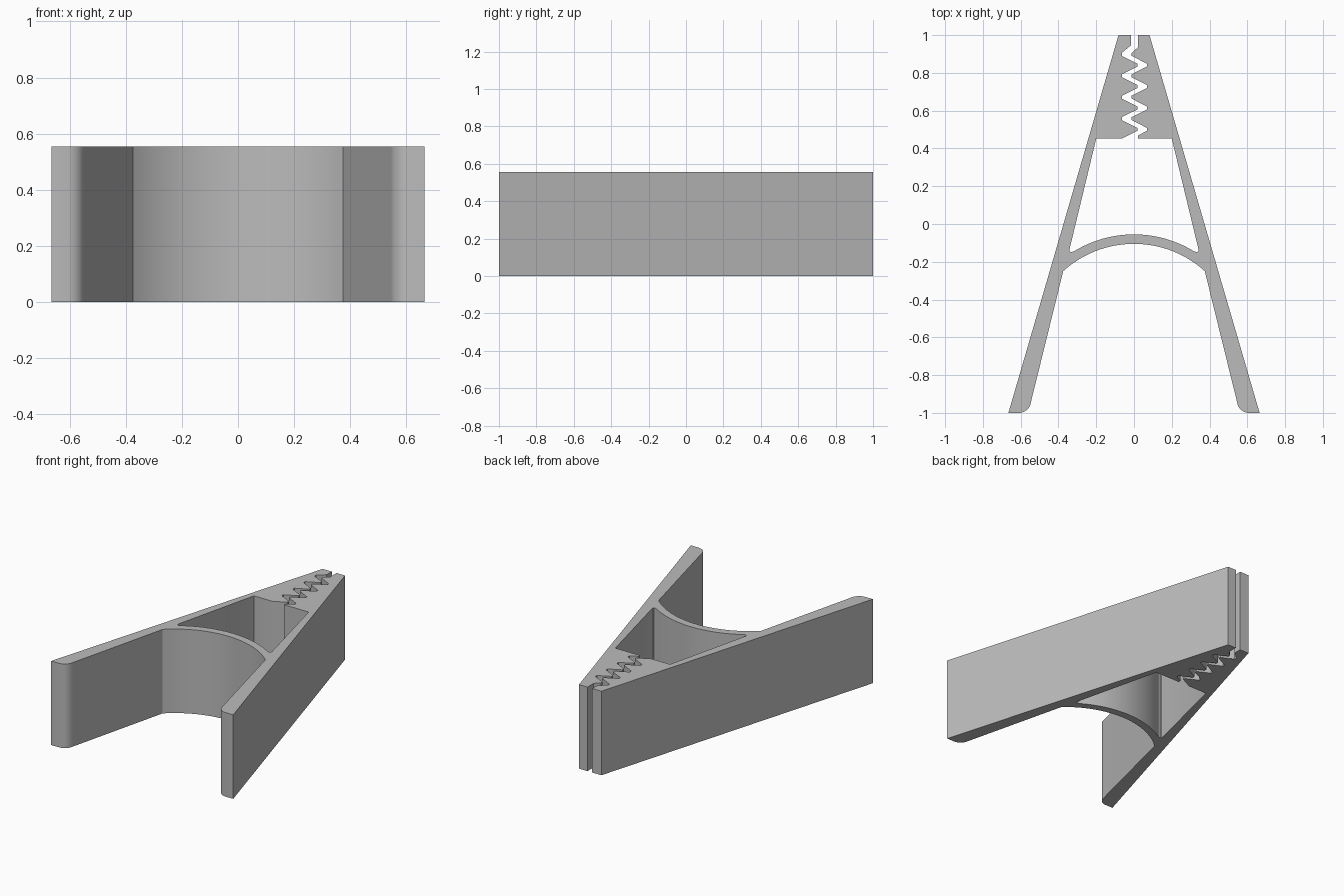
import bpy, bmesh, math

cube = bpy.data.objects.get("Cube")
if cube:
    bpy.data.objects.remove(cube)

HEIGHT = 0.555
ARCH_Y = -0.662          # centre of the two concentric bridge arcs
TEETH, PITCH = 4, 0.1133


def arc(cx, cy, r, a0, a1, n):
    """Points on a circular arc, angles in degrees."""
    angles = [math.radians(a0 + (a1 - a0) * i / n) for i in range(n + 1)]
    return [(cx + r * math.cos(a), cy + r * math.sin(a)) for a in angles]


def mirror(points):
    return [(-x, y) for x, y in reversed(points)]


def tooth_row(x_first, x_second):
    """Blunt zigzag running from the tip of the jaw towards the cavity."""
    row = []
    for i in range(TEETH):
        for x, y in ((x_first, 0.898), (x_second, 0.841)):
            row += [(x, y - i * PITCH + d) for d in (0.008, -0.008)]
    return row


# Leg with a rounded inner toe, then the straight outer side
leg = [(0.545, -0.94), (0.549, -0.957), (0.557, -0.973), (0.569, -0.986),
       (0.584, -0.995), (0.602, -1), (0.665, -1), (0.082, 1)]

# Interlocking jaws
right_jaw = [(0.02, 1), (0.02, 0.935)] + tooth_row(-0.012, 0.068) + [(0.02, 0.468), (0.02, 0.452)]
left_jaw = [(-0.015, 1), (-0.015, 0.947)] + tooth_row(-0.064, 0.018) + [(-0.064, 0.452)]

# Cavity side with a small fillet where it meets the bridge
cavity = [(0.2, 0.452), (0.341, -0.132), (0.341, -0.141), (0.336, -0.148), (0.328, -0.148)]

# Bridge arcs
upper = arc(0, ARCH_Y, 0.607, 58.5, 121.5, 32)
lower = arc(0, ARCH_Y, 0.557, 132.3, 47.7, 40)

outline = (leg + right_jaw + cavity + upper + mirror(cavity)
           + left_jaw[::-1] + mirror(leg) + lower)

# Extrude the outline into the clip
bm = bmesh.new()
base = bm.faces.new([bm.verts.new((x, y, 0)) for x, y in outline])
top = bmesh.ops.extrude_face_region(bm, geom=[base], use_keep_orig=True)
bmesh.ops.translate(bm, vec=(0, 0, HEIGHT),
                    verts=[g for g in top["geom"] if isinstance(g, bmesh.types.BMVert)])
bmesh.ops.recalc_face_normals(bm, faces=bm.faces)
mesh = bpy.data.meshes.new("clip_body")
bm.to_mesh(mesh)
bm.free()
clip = bpy.data.objects.new("clip_body", mesh)
bpy.context.collection.objects.link(clip)

# Plain grey plastic
grey = bpy.data.materials.new("grey_plastic")
grey.use_nodes = True
color = (0.5, 0.5, 0.5, 1)
grey.diffuse_color = color
grey.node_tree.nodes["Principled BSDF"].inputs["Base Color"].default_value = color
mesh.materials.append(grey)

bpy.ops.object.select_all(action="DESELECT")
clip.select_set(True)
bpy.context.view_layer.objects.active = clip
bpy.ops.object.shade_smooth_by_angle(angle=math.radians(30))
